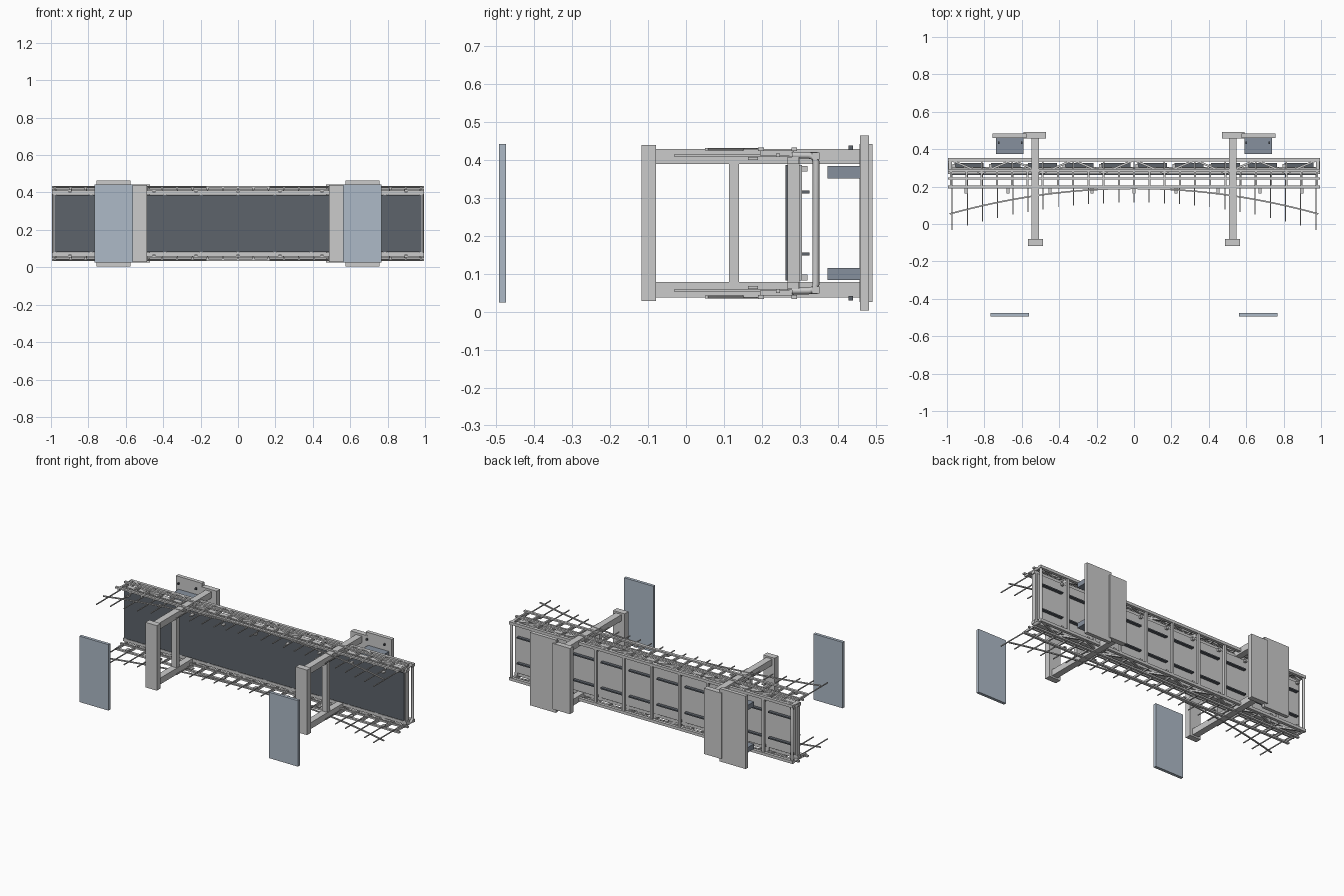
import bpy, math
from mathutils import Vector

if "Cube" in bpy.data.objects:
    bpy.data.objects.remove(bpy.data.objects["Cube"])

ZC = 0.234  # mid height, the frame is mirrored above and below it


def material(name, rgb):
    m = bpy.data.materials.new(name)
    m.diffuse_color = (*rgb, 1)
    m.use_nodes = True
    m.node_tree.nodes["Principled BSDF"].inputs["Base Color"].default_value = m.diffuse_color
    return m


DARK = material("dark_panel", (0.11, 0.125, 0.145))
BLUE = material("blue_grey", (0.42, 0.49, 0.57))
SLATE = material("slate", (0.24, 0.28, 0.34))
FACES = [(0, 2, 3, 1), (4, 5, 7, 6), (0, 1, 5, 4), (2, 6, 7, 3), (0, 4, 6, 2), (1, 3, 7, 5)]


def make(name, verts, faces, mat=None):
    me = bpy.data.meshes.new(name)
    me.from_pydata(verts, [], faces)
    if mat:
        me.materials.append(mat)
    ob = bpy.data.objects.new(name, me)
    bpy.context.collection.objects.link(ob)
    return ob


def boxes(name, items, mat=None):
    """One object out of boxes given as (x0, x1, y0, y1, z0, z1)."""
    v, f = [], []
    for x0, x1, y0, y1, z0, z1 in items:
        n = len(v)
        v += [(x, y, z) for z in (z0, z1) for y in (y0, y1) for x in (x0, x1)]
        f += [tuple(n + i for i in q) for q in FACES]
    return make(name, v, f, mat)


def struts(name, pairs, w, h):
    """Flat bars of width w and height h between point pairs lying in an xy plane."""
    v, f = [], []
    for a, b in pairs:
        a, b = Vector(a), Vector(b)
        d = (b - a).normalized()
        s = Vector((-d.y, d.x, 0)) * w / 2
        u = Vector((0, 0, h / 2))
        n = len(v)
        v += [p + i * s + j * u for j in (-1, 1) for i in (-1, 1) for p in (a, b)]
        f += [tuple(n + i for i in q) for q in FACES]
    return make(name, v, f)


def flip_z(items):
    return items + [(a, b, c, d, 2 * ZC - f, 2 * ZC - e) for a, b, c, d, e, f in items]


def flip_x(items):
    return items + [(-b, -a, c, d, e, f) for a, b, c, d, e, f in items]


def both(pairs):
    m = lambda p: (p[0], p[1], 2 * ZC - p[2])
    return pairs + [(m(a), m(b)) for a, b in pairs]


# Two portal frames
boxes("front_post", flip_x([(0.487, 0.567, -0.118, -0.079, 0.028, 0.44)]))
boxes("rear_post", flip_x([(0.47, 0.592, 0.458, 0.492, 0.026, 0.443)]))
boxes("side_beam", flip_x(flip_z([(0.507, 0.549, -0.079, 0.458, 0.39, 0.43)])))
boxes("inner_post", flip_x([(0.51, 0.546, 0.114, 0.14, 0.077, 0.391)]))

# Outlying panels, back plates and their mounting blocks
boxes("front_panel", flip_x([(0.562, 0.767, -0.494, -0.475, 0.025, 0.443)]), BLUE)
boxes("back_plate", flip_x([(0.575, 0.757, 0.459, 0.483, 0.003, 0.465)]))
boxes("mounting_block", flip_x(flip_z([(0.592, 0.738, 0.373, 0.459, 0.352, 0.384)])), SLATE)
boxes("plate_bolt", flip_x(flip_z([(x - 0.005, x + 0.005, 0.429, 0.44, 0.427, 0.438)
                                   for x in (0.6, 0.723)])), DARK)

# Main dark panel and the frame behind it
boxes("main_panel", [(-0.98, 0.98, 0.262, 0.268, 0.083, 0.387)], DARK)
boxes("panel_backing", [(-0.98, 0.98, 0.300, 0.306, 0.083, 0.387)])
ribs = [-0.98 + 0.196 * i for i in range(11)]
boxes("panel_upright", [(x - 0.009, x + 0.009, 0.268, 0.3, 0.058, 0.408) for x in ribs])
boxes("rear_upright", [(x - 0.008, x + 0.008, 0.334, 0.35, 0.055, 0.415) for x in ribs[1:-1]])
boxes("back_strip", flip_z([(x + 0.02, x + 0.176, 0.306, 0.326, 0.312, 0.32) for x in ribs[:-1]]), DARK)
boxes("back_clip", flip_z([(x + 0.009, x + 0.025, 0.3, 0.32, 0.37, 0.385) for x in ribs[:-1]]))

# Upper and lower truss rails
boxes("truss_rail", flip_z([
    (-0.995, 0.995, 0.333, 0.352, 0.402, 0.42),
    (-0.995, 0.995, 0.268, 0.298, 0.39, 0.408),
    (-0.995, 0.995, 0.278, 0.293, 0.424, 0.434),
    (-0.995, 0.995, 0.238, 0.248, 0.408, 0.418),
    (-0.995, 0.995, 0.190, 0.206, 0.424, 0.434)]))
boxes("truss_rung", flip_z([(x - 0.005, x + 0.005, 0.195, 0.285, 0.412, 0.426)
                            for x in [-0.9775 + 0.0815 * i for i in range(25)]]))
boxes("rail_bolt", flip_z([(x - 0.009, x + 0.009, 0.164, 0.19, 0.4, 0.408)
                           for x in [0.2245 * i for i in range(-4, 5)]]))
zig = [(-0.978 + 0.163 * i, 0.342 if i % 2 == 0 else 0.272, 0.415) for i in range(13)]
struts("truss_diagonal", both(list(zip(zig, zig[1:]))), 0.011, 0.012)
struts("truss_post", both([((p[0], 0.272, 0.415), (p[0], 0.342, 0.415)) for p in zig]), 0.008, 0.01)

# Rounded end loops joining the upper and lower rails
for side in (-1, 1):
    cu = bpy.data.curves.new("end_loop", "CURVE")
    cu.dimensions = "3D"
    cu.bevel_depth = 0.009
    cu.bevel_resolution = 2
    sp = cu.splines.new("POLY")
    pts = [(0.28, 0.413), (0.325, 0.413), (0.338, 0.408), (0.343, 0.395)]
    pts += [(y, 2 * ZC - z) for y, z in reversed(pts)]
    sp.points.add(len(pts) - 1)
    for p, (y, z) in zip(sp.points, pts):
        p.co = (side * 0.985, y, z, 1)
    bpy.context.collection.objects.link(bpy.data.objects.new("end_loop", cu))

# Bowed rods and the fan of thin prongs
bow = [(-0.985 + 1.97 * i / 24, 0.19 - 0.14 * (-0.985 + 1.97 * i / 24) ** 2, 0.429) for i in range(25)]
struts("bowed_rod", both(list(zip(bow, bow[1:]))), 0.008, 0.007)
prongs = [0.081 * i for i in range(-12, 13)]
struts("prong", both([((x, 0.115 - 0.155 * x * x, 0.412), (x, 0.29, 0.412)) for x in prongs]), 0.005, 0.006)
